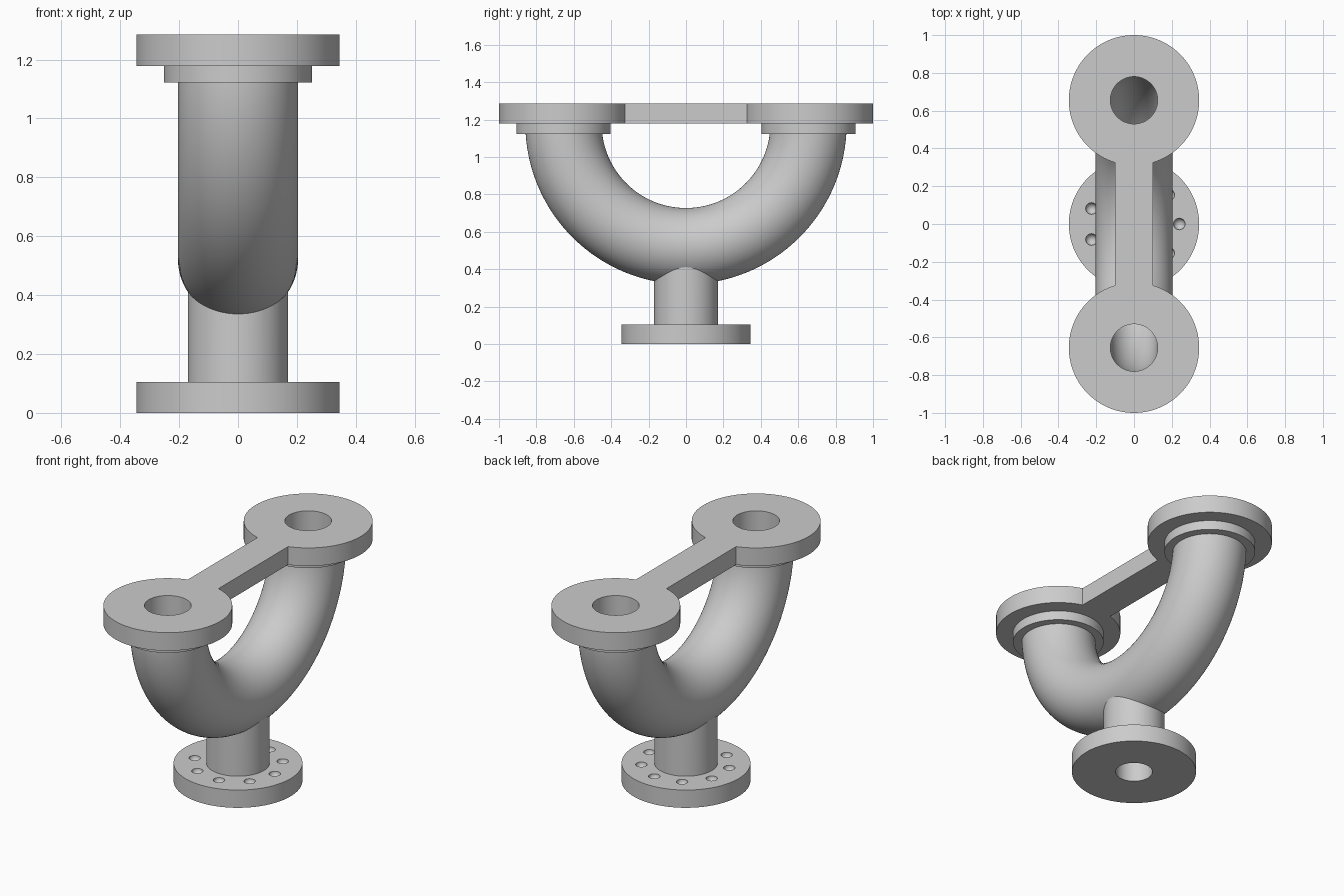
import bpy, bmesh
from math import sin, cos, pi, asin
from mathutils import Vector, Matrix

if "Cube" in bpy.data.objects:
    bpy.data.objects.remove(bpy.data.objects["Cube"])

grey = bpy.data.materials.new("cast grey")
grey.use_nodes = True
COLOUR = (0.6, 0.6, 0.6, 1)
grey.diffuse_color = COLOUR
grey.node_tree.nodes["Principled BSDF"].inputs["Base Color"].default_value = COLOUR

BEND = 0.655      # bend radius, also the offset of the two outlets
PLATE_Z = 1.178   # underside of the top plate, level of the bend centre
TOP = 1.285
FLANGE = 0.345
FLANGE_H = 0.105
BAR = 0.1         # half width of the connecting bar


def finish(name, bm):
    bmesh.ops.recalc_face_normals(bm, faces=bm.faces)
    mesh = bpy.data.meshes.new(name)
    bm.to_mesh(mesh)
    bm.free()
    mesh.materials.append(grey)
    obj = bpy.data.objects.new(name, mesh)
    bpy.context.collection.objects.link(obj)
    return obj


def cylinder(name, radius, z0, z1, y=0):
    bm = bmesh.new()
    bmesh.ops.create_cone(bm, cap_ends=True, segments=96, radius1=radius, radius2=radius,
                          depth=z1 - z0, matrix=Matrix.Translation((0, y, (z0 + z1) / 2)))
    return finish(name, bm)


def u_tube(name, radius, extra=0, steps=80, sides=72):
    """Round tube swept along a half circle, with optional straight ends."""
    path = [(pi + pi * i / steps, 0) for i in range(steps + 1)]
    if extra:
        path = [(pi, extra)] + path + [(2 * pi, extra)]
    bm = bmesh.new()
    rings = []
    for a, lift in path:
        out = Vector((0, cos(a), sin(a)))
        centre = out * BEND + Vector((0, 0, PLATE_Z + lift))
        rings.append([bm.verts.new(centre + radius * (out * cos(t) + Vector((sin(t), 0, 0))))
                      for t in (2 * pi * k / sides for k in range(sides))])
    for r, s in zip(rings, rings[1:]):
        for k in range(sides):
            n = (k + 1) % sides
            bm.faces.new((r[k], r[n], s[n], s[k]))
    bm.faces.new(rings[0])
    bm.faces.new(rings[-1])
    return finish(name, bm)


def boolean(obj, tool, operation="DIFFERENCE"):
    mod = obj.modifiers.new(operation.lower(), "BOOLEAN")
    mod.operation = operation
    mod.solver = "EXACT"
    mod.object = tool
    bpy.context.view_layer.objects.active = obj
    bpy.ops.object.modifier_apply(modifier=mod.name)


# Cutters: curved bore, foot bore, ring of blind bolt holes
bore = u_tube("bore_cutter", 0.125, extra=0.3)
foot_bore = cylinder("foot_bore_cutter", 0.102, -0.1, 0.5)
bm = bmesh.new()
for i in range(9):
    a = 2 * pi * i / 9
    bmesh.ops.create_uvsphere(bm, u_segments=24, v_segments=13, radius=0.031,
                              matrix=Matrix.Translation((0.24 * cos(a), 0.24 * sin(a), FLANGE_H)))
bolts = finish("bolt_hole_cutter", bm)

# Curved pipe joined to its foot
pipe = u_tube("curved_pipe", 0.204)
foot = cylinder("foot_column", 0.17, 0.05, 0.5)
base = cylinder("foot_flange", FLANGE, 0, FLANGE_H)
boolean(base, foot, "UNION")
boolean(pipe, base, "UNION")
for cutter in (bore, foot_bore, bolts):
    boolean(pipe, cutter)

# Top plate: two round ends linked by a straight bar
half = asin(BAR / FLANGE)
N = 96
arc = [half + (2 * pi - 2 * half) * i / N for i in range(N + 1)]
end = [Vector((FLANGE * sin(a), FLANGE * cos(a) - BEND, TOP)) for a in arc]
bm = bmesh.new()
outline = [bm.verts.new(v) for v in end]
outline += [bm.verts.new((-v.x, -v.y, v.z)) for v in end]
face = bm.faces.new(outline)
ext = bmesh.ops.extrude_face_region(bm, geom=[face], use_keep_orig=True)
bmesh.ops.translate(bm, vec=(0, 0, PLATE_Z - TOP),
                    verts=[g for g in ext["geom"] if isinstance(g, bmesh.types.BMVert)])
plate = finish("top_plate", bm)
boolean(plate, bore)

# Stepped collars under the plate, sleeved over the pipe ends
parts = [pipe, plate]
for name, y in (("front_collar", -BEND), ("back_collar", BEND)):
    collar = cylinder(name, 0.252, 1.122, PLATE_Z, y)
    sleeve = cylinder("sleeve_cutter", 0.165, 1, 1.3, y)
    boolean(collar, sleeve)
    bpy.data.objects.remove(sleeve)
    parts.append(collar)

for helper in (bore, foot_bore, bolts, foot, base):
    bpy.data.objects.remove(helper)

bpy.ops.object.select_all(action="DESELECT")
for obj in parts:
    obj.select_set(True)
bpy.context.view_layer.objects.active = pipe
bpy.ops.object.shade_smooth_by_angle(angle=pi / 6)
